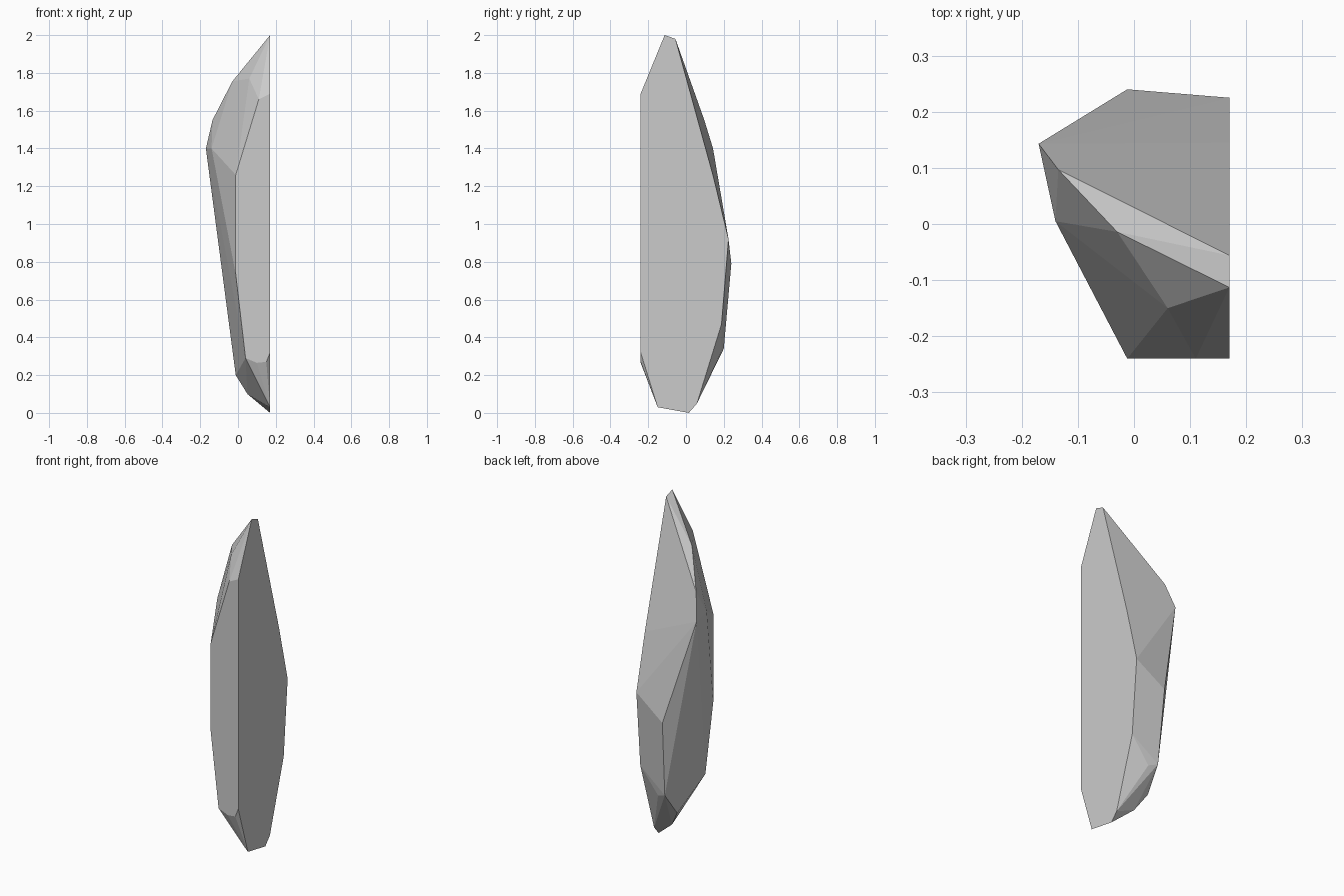
import bpy, bmesh, math

if "Cube" in bpy.data.objects:
    bpy.data.objects.remove(bpy.data.objects["Cube"])

# flat cleaved side: profile in (y, z) at x = 0.17
cleft = [(-0.24, 1.69), (-0.113, 2.0), (-0.056, 1.98), (0.145, 1.25), (0.225, 0.92),
         (0.188, 0.47), (0.058, 0.05), (0.015, 0.0), (-0.15, 0.03), (-0.24, 0.32)]
# flat front facet: profile in (x, z) at y = -0.24
front = [(0.11, 1.66), (-0.012, 1.26), (-0.012, 0.735), (0.04, 0.29),
         (0.10, 0.265), (0.15, 0.27)]
# chipped corners of the back and left
chips = [(-0.17, 0.143, 1.4), (-0.135, 0.097, 1.55), (-0.14, 0.005, 1.4),
         (-0.03, -0.014, 1.755), (0.06, -0.15, 1.77), (-0.012, 0.24, 0.79),
         (0.0, 0.2, 0.34), (0.055, 0.185, 0.32), (-0.012, 0.10, 0.2), (0.05, 0.06, 0.1)]

points = [(0.17, y, z) for y, z in cleft] + [(x, -0.24, z) for x, z in front] + chips

# wrap the corners into a faceted rock shard
bm = bmesh.new()
for p in points:
    bm.verts.new(p)
hull = bmesh.ops.convex_hull(bm, input=bm.verts[:])
loose = [v for v in bm.verts if not v.link_faces]
bmesh.ops.delete(bm, geom=loose, context='VERTS')
bmesh.ops.dissolve_limit(bm, angle_limit=math.radians(1), verts=bm.verts[:], edges=bm.edges[:])
bmesh.ops.recalc_face_normals(bm, faces=bm.faces[:])

mesh = bpy.data.meshes.new("rock_shard")
bm.to_mesh(mesh)
bm.free()
bpy.context.collection.objects.link(bpy.data.objects.new("rock_shard", mesh))
